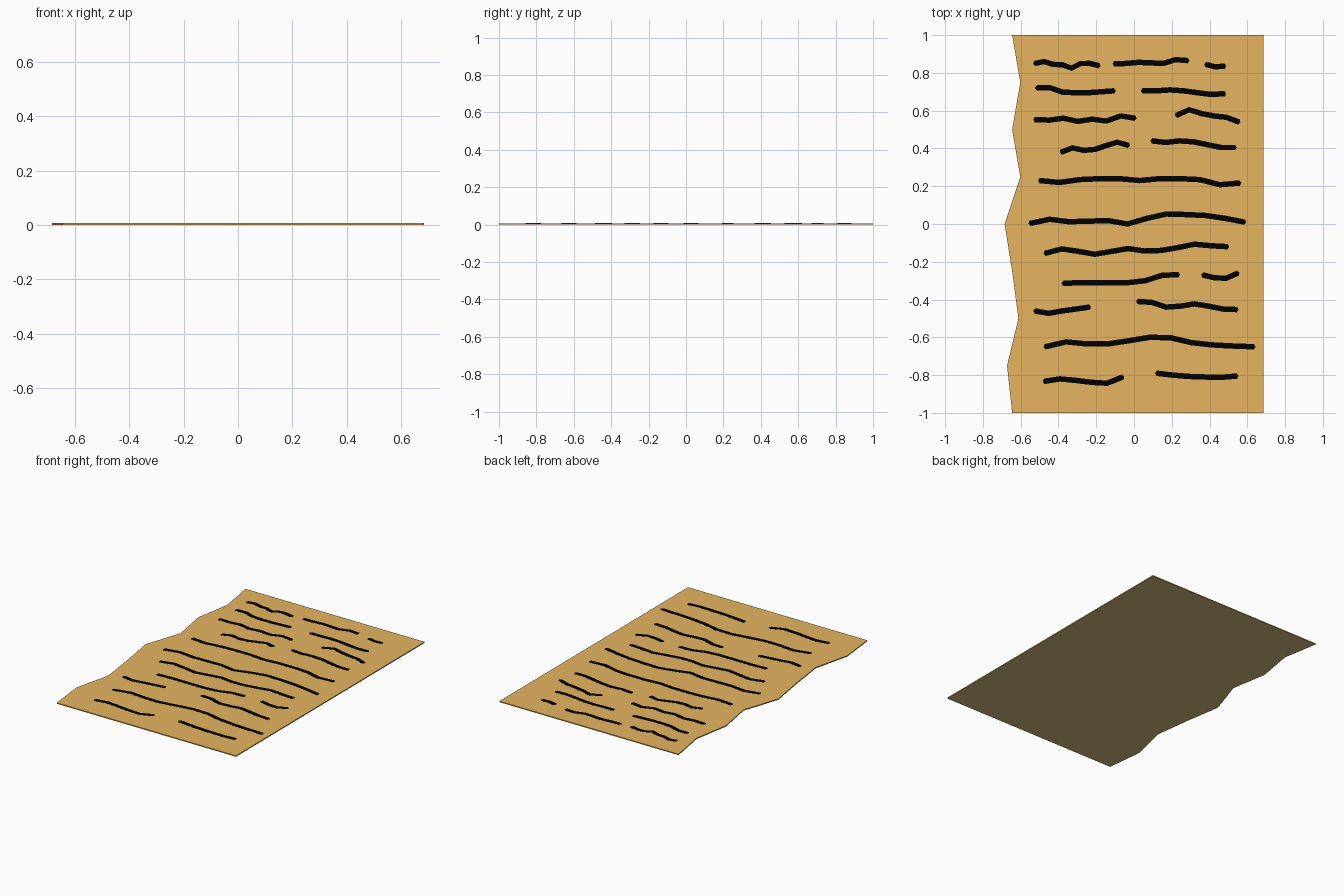
import bpy, bmesh
from mathutils import Vector

def material(name, rgb):
    m = bpy.data.materials.new(name)
    m.diffuse_color = (*rgb, 1)
    return m

TAN = material("tan parchment", (0.79, 0.455, 0.116))
BEIGE = material("beige underside", (0.64, 0.49, 0.21))
INK = material("black ink", (0, 0, 0))
PAPER_TOP, INK_TOP, WIDTH = 0.007, 0.0076, 0.029

def make_object(name, bm, *mats):
    bmesh.ops.recalc_face_normals(bm, faces=bm.faces)
    me = bpy.data.meshes.new(name)
    bm.to_mesh(me)
    bm.free()
    for m in mats:
        me.materials.append(m)
    ob = bpy.data.objects.new(name, me)
    bpy.context.collection.objects.link(ob)
    return ob

def extrude_outline(bm, outline, z0, z1):
    face = bm.faces.new([bm.verts.new((x, y, z0)) for x, y in outline])
    top = bmesh.ops.extrude_face_region(bm, geom=[face])["geom"]
    bmesh.ops.translate(bm, vec=(0, 0, z1 - z0),
                        verts=[v for v in top if isinstance(v, bmesh.types.BMVert)])

# Parchment sheet with a torn left edge (x values from front to back)
torn = [-0.645, -0.672, -0.612, -0.645, -0.685, -0.602, -0.645, -0.602, -0.645]
outline = [(x, -1 + i * 0.25) for i, x in enumerate(torn)]
bm = bmesh.new()
extrude_outline(bm, outline + [(0.685, 1), (0.685, -1)], 0, PAPER_TOP)
sheet = make_object("parchment_sheet", bm, TAN, BEIGE)
for p in sheet.data.polygons:          # underside is paler
    p.material_index = 1 if p.normal.z < -0.5 else 0

# Ink strokes: wavy ribbons sampled at even steps between x0 and x1
ink = bmesh.new()

def stroke(x0, x1, *heights):
    n = len(heights) - 1
    pts = [Vector((x0 + (x1 - x0) * i / n, y)) for i, y in enumerate(heights)]
    first, last = (pts[1] - pts[0]).normalized(), (pts[-1] - pts[-2]).normalized()
    r = WIDTH / 2
    left, right = [], []
    for i, p in enumerate(pts):
        d = (pts[min(i + 1, n)] - pts[max(i - 1, 0)]).normalized()
        side = Vector((-d.y, d.x)) * r
        left.append(p + side)
        right.append(p - side)
    # bluntly pointed caps
    loop = [pts[0] - first * r * 0.6] + right + [pts[-1] + last * r * 0.6] + left[::-1]
    extrude_outline(ink, loop, PAPER_TOP - 0.001, INK_TOP)

stroke(-.525, -.185, .85, .86, .845, .843, .825, .85, .85, .838)
stroke(-.105, .285, .848, .85, .856, .853, .85, .87, .865)
stroke(.38, .48, .845, .832, .836)
stroke(-.515, -.105, .72, .722, .698, .695, .695, .70, .705)
stroke(.045, .48, .705, .705, .71, .705, .695, .686, .69)
stroke(-.525, .005, .553, .55, .56, .543, .555, .545, .572, .56)
stroke(.225, .555, .575, .605, .585, .572, .565, .54)
stroke(-.385, -.03, .38, .403, .39, .395, .415, .433, .417)
stroke(.095, .535, .44, .432, .44, .435, .42, .405, .405)
stroke(-.50, .56, .23, .22, .235, .24, .24, .23, .24, .24, .235, .208, .217)
stroke(-.55, .585, .003, .025, .012, .015, .018, 0, .03, .053, .05, .045, .03, .01)
stroke(-.47, .495, -.155, -.132, -.145, -.16, -.145, -.13, -.143, -.14, -.125, -.107, -.115, -.12)
stroke(-.375, .235, -.315, -.31, -.31, -.31, -.31, -.30, -.272, -.268)
stroke(.365, .55, -.27, -.285, -.287, -.26)
stroke(-.525, -.235, -.46, -.473, -.46, -.45, -.44)
stroke(.02, .545, -.41, -.415, -.44, -.435, -.423, -.435, -.45, -.453)
stroke(-.47, .635, -.65, -.624, -.635, -.635, -.618, -.60, -.602, -.628, -.64, -.646, -.65)
stroke(-.475, -.06, -.833, -.82, -.828, -.838, -.843, -.81)
stroke(.12, .545, -.79, -.80, -.807, -.81, -.812, -.805)
make_object("ink_writing_lines", ink, INK)
